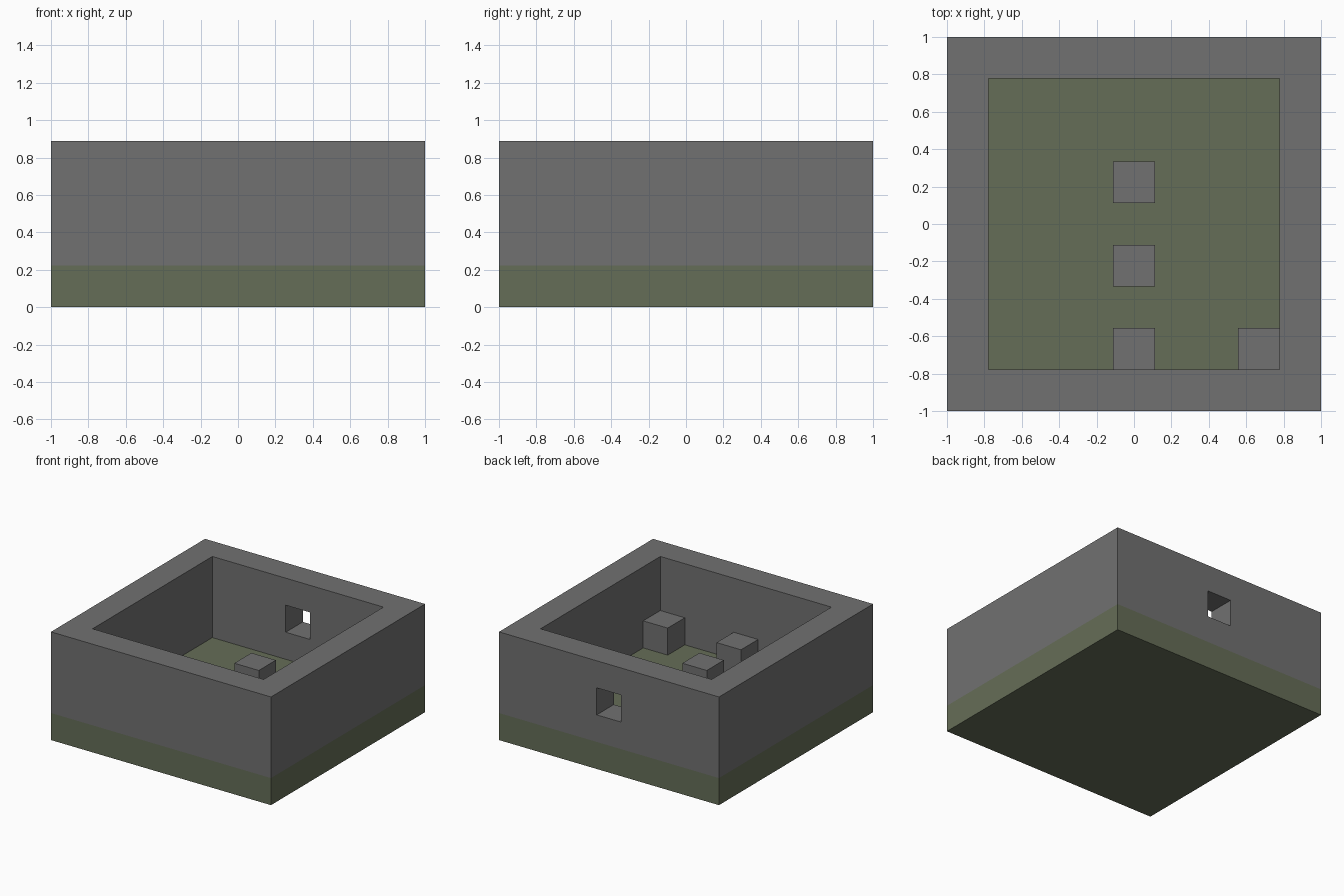
import bpy

default_cube = bpy.data.objects.get("Cube")
if default_cube:
    bpy.data.objects.remove(default_cube, do_unlink=True)

U = 2 / 9  # one block; the model is nine blocks wide


def make_material(name, rgb):
    mat = bpy.data.materials.new(name)
    mat.use_nodes = True
    mat.diffuse_color = (*rgb, 1)
    bsdf = next(n for n in mat.node_tree.nodes if n.type == 'BSDF_PRINCIPLED')
    bsdf.inputs["Base Color"].default_value = (*rgb, 1)
    return mat


stone = make_material("stone grey", (0.165, 0.165, 0.165))
moss = make_material("moss green", (0.131, 0.154, 0.096))


def box(name, centre, size, mat):
    """Box with centre and size measured in blocks."""
    bpy.ops.mesh.primitive_cube_add(size=1, location=[c * U for c in centre])
    obj = bpy.context.object
    obj.name = name
    obj.scale = [s * U for s in size]
    bpy.ops.object.transform_apply(location=False, rotation=False, scale=True)
    obj.data.materials.append(mat)
    return obj


def cut(target, centre, size):
    """Cut a box-shaped opening out of the target."""
    cutter = box("cutter", centre, size, stone)
    cutter.hide_render = True
    mod = target.modifiers.new("opening", 'BOOLEAN')
    mod.operation = 'DIFFERENCE'
    mod.solver = 'EXACT'
    mod.object = cutter
    bpy.context.view_layer.objects.active = target
    bpy.ops.object.modifier_apply(modifier=mod.name)
    bpy.data.objects.remove(cutter, do_unlink=True)


# Ground slab, one block thick
box("ground", (0, 0, 0.5), (9, 9, 1), moss)

# Surrounding wall with open courtyard and a window in the back
walls = box("walls", (0, 0, 2.5), (9, 9, 3), stone)
cut(walls, (0, 0, 2.5), (7, 7, 5))
cut(walls, (0, 4, 2.5), (1, 2, 1))

# Single stone blocks on the courtyard floor
blocks = {"rear_block": (0, 1), "middle_block": (0, -1),
          "front_block": (0, -3), "corner_block": (3, -3)}
for name, (x, y) in blocks.items():
    box(name, (x, y, 1.5), (1, 1, 1), stone)
